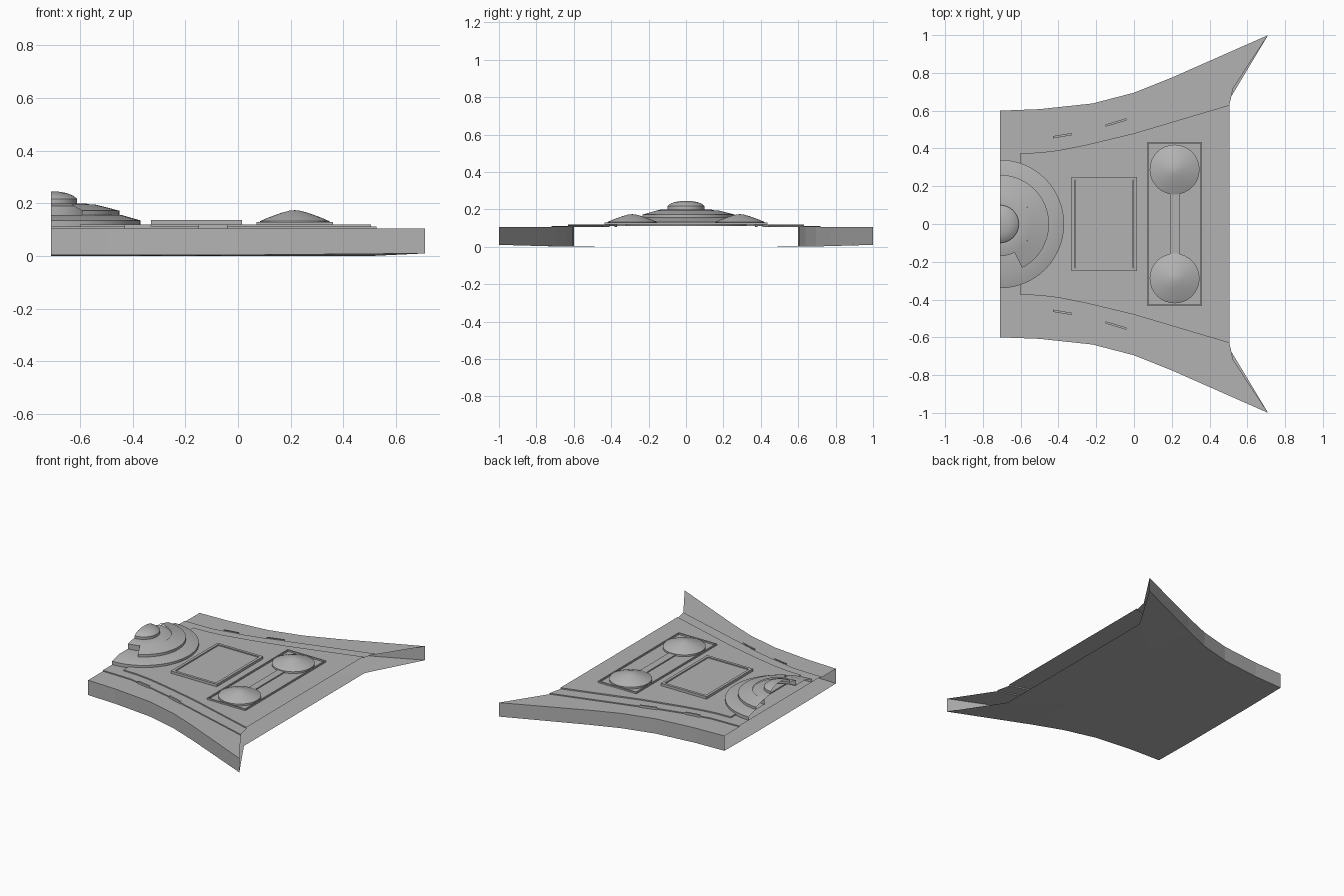
import bpy, bmesh, math

cube = bpy.data.objects.get("Cube")
if cube:
    bpy.data.objects.remove(cube)

grey = bpy.data.materials.new("hull_grey")
grey.use_nodes = True
GREY = (0.45, 0.45, 0.45, 1)
grey.diffuse_color = GREY
grey.node_tree.nodes["Principled BSDF"].inputs["Base Color"].default_value = GREY


def finish(name, bm, smooth=False):
    mesh = bpy.data.meshes.new(name)
    bm.to_mesh(mesh)
    bm.free()
    mesh.materials.append(grey)
    obj = bpy.data.objects.new(name, mesh)
    bpy.context.collection.objects.link(obj)
    if smooth:
        bpy.context.view_layer.objects.active = obj
        obj.select_set(True)
        bpy.ops.object.shade_smooth_by_angle(angle=math.radians(30))
        obj.select_set(False)
    return obj


def loft(name, rows):
    """Skin rows of equal length; normals follow row order."""
    bm = bmesh.new()
    grid = [[bm.verts.new(p) for p in row] for row in rows]
    for a, b in zip(grid, grid[1:]):
        for i in range(len(a) - 1):
            bm.faces.new((a[i], a[i + 1], b[i + 1], b[i]))
    return finish(name, bm)


def at(line, z, side=1):
    return [(x, y * side, z) for x, y in line]


def turned(name, profile, centre, start=-90, end=90, steps=32, smooth=True):
    """Revolve an (r, z) profile, listed from outside to inside."""
    bm = bmesh.new()
    rows = []
    for i in range(steps + 1):
        a = math.radians(start + (end - start) * i / steps)
        rows.append([bm.verts.new((centre[0] + r * math.cos(a), centre[1] + r * math.sin(a), z))
                     for r, z in profile])
    for a, b in zip(rows, rows[1:]):
        for i in range(len(profile) - 1):
            bm.faces.new((a[i], b[i], b[i + 1], a[i + 1]))
    bmesh.ops.remove_doubles(bm, verts=bm.verts, dist=0.0001)
    return finish(name, bm, smooth)


def box(name, x0, x1, y0, y1, z0, z1):
    bm = bmesh.new()
    bmesh.ops.create_cube(bm, size=1)
    for v in bm.verts:
        v.co = ((x0, x1)[v.co.x > 0], (y0, y1)[v.co.y > 0], (z0, z1)[v.co.z > 0])
    return finish(name, bm)


def frame(name, x0, x1, y, t, z0, z1):
    """Rectangular rim made of four thin bars."""
    for part, a, b, c, d in (("rear", x0, x0 + t, -y, y), ("fore", x1 - t, x1, -y, y),
                             ("right", x0 + t, x1 - t, -y, -y + t), ("left", x0 + t, x1 - t, y - t, y)):
        box(f"{name}_{part}", a, b, c, d, z0, z1)


# Plan curves for the left half
edge = [(-.71, .6), (-.5, .608), (-.22, .638), (0, .695), (.2, .775), (.71, 1)]
outer = [(-.71, .44), (-.5, .445), (-.31, .48), (-.15, .52), (0, .566), (.525, .72)]
inner = [(-.6, .375), (-.5, .378), (-.4, .39), (-.25, .42), (0, .48), (.505, .63)]
keel = [(-.71, .3), (-.5, .3), (-.25, .3), (0, .3), (.2, .4), (.5, .65)]
BASE, STEP, DECK = .105, .112, .12

# Open-ended hull shell: underside, side walls, stepped top
loft("hull_top", [at(edge, BASE, -1), at(outer, BASE, -1), at(outer, STEP, -1), at(inner, STEP, -1),
                  at(inner, DECK, -1), at(inner, DECK), at(inner, STEP), at(outer, STEP),
                  at(outer, BASE), at(edge, BASE)])
low = [(x, y, .004 + .006 * max(0, x) / .71) for x, y in edge]
low_right = [(x, -y, z) for x, y, z in low]
loft("hull_underside", [low, at(keel, 0), at(keel, 0, -1), low_right])
loft("left_wall", [at(edge, BASE), low])
loft("right_wall", [low_right, at(edge, BASE, -1)])

# Lower deck strip behind the raised deck, with its riser
y0 = inner[0][1]
loft("rear_deck", [[(-.71, -.44, STEP), (-.6, -y0, STEP)], [(-.71, .44, STEP), (-.6, y0, STEP)]])
loft("deck_riser", [[(-.6, -y0, STEP), (-.6, -y0, DECK)], [(-.6, y0, STEP), (-.6, y0, DECK)]])

# Small trim plates along the rails
for side, word in ((1, "left"), (-1, "right")):
    for n, (x0, ya, x1, yb) in enumerate([(-.43, .465, -.33, .482), (-.15, .527, -.04, .56),
                                          (-.58, .37, -.44, .382), (-.27, .41, -.14, .442)]):
        rows = [[(x0, ya * side, z), (x1, yb * side, z)] for z in (BASE, DECK)]
        rows.append([(x0, (ya - .012) * side, DECK), (x1, (yb - .012) * side, DECK)])
        loft(f"{word}_rail_trim_{n}", rows if side < 0 else rows[::-1])

# Tiered half tower on the rear edge
hub = (-.71, 0)
turned("tower_base", [(.34, STEP), (.34, .135), (.27, .155), (.16, .155)], hub)
turned("tower_ring", [(.26, .155), (.26, .172), (.17, .195)], hub, start=-63)
turned("tower_core", [(.17, .155), (.17, .19), (.13, .2), (.1, .2)], hub)
turned("tower_dome", [(.1, .2), (.1, .217), (.085, .229), (.06, .239), (.03, .244), (0, .245)], hub)

# Framed hatch in the middle
box("hatch_panel", -.31, -.005, -.235, .235, DECK, .13)
frame("hatch_rim", -.33, .015, .25, .018, DECK, .137)

# Framed pair of domes joined by a bar
frame("dome_bay_rim", .07, .36, .435, .008, DECK, .13)
box("dome_link", .19, .24, -.17, .17, DECK, .128)
for side, word in ((1, "left"), (-1, "right")):
    turned(f"{word}_dome", [(.132, DECK), (.132, .132), (.1, .146), (.05, .164), (.02, .172), (0, .174)],
           (.215, .288 * side), start=0, end=360, steps=32)
